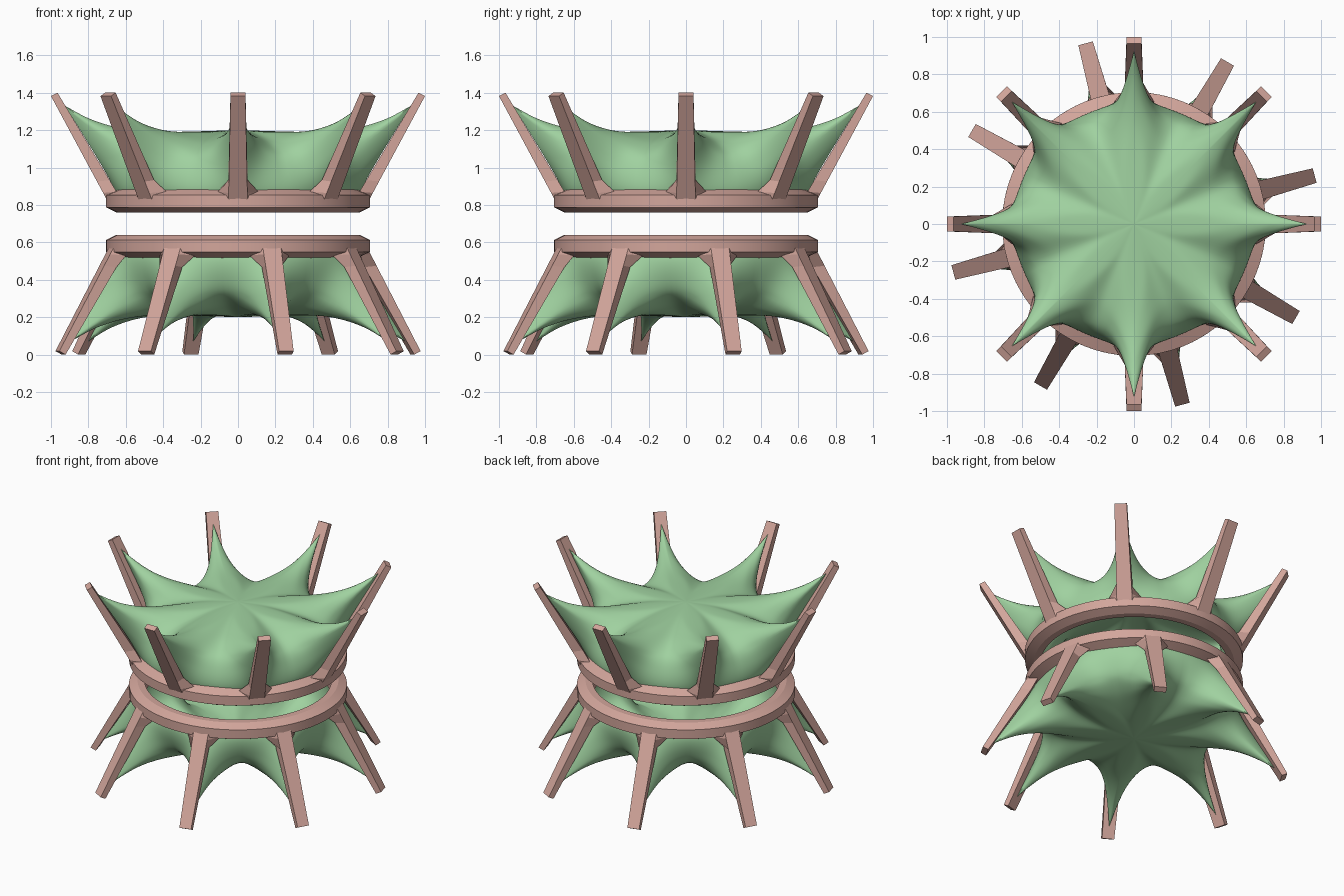
import bpy, bmesh, math
from mathutils import Vector, Matrix

cube = bpy.data.objects.get("Cube")
if cube:
    bpy.data.objects.remove(cube, do_unlink=True)


def material(name, rgb):
    m = bpy.data.materials.new(name)
    m.use_nodes = True
    col = (*rgb, 1)
    m.diffuse_color = col
    m.node_tree.nodes["Principled BSDF"].inputs["Base Color"].default_value = col
    return m


PINK = material("dusty pink frame", (0.65, 0.38, 0.33))
GREEN = material("soft green fabric", (0.35, 0.64, 0.35))
ARMS = 8
SECTOR = math.tau / ARMS
HEIGHT = 1.4


def polar(r, a, z):
    return Vector((r * math.cos(a), r * math.sin(a), z))


def finish(name, bm, mat, matrix, angle):
    """Turn a bmesh into a placed, shaded object."""
    bmesh.ops.transform(bm, matrix=matrix, verts=bm.verts)
    if matrix.determinant() < 0:
        bmesh.ops.reverse_faces(bm, faces=bm.faces)
    me = bpy.data.meshes.new(name)
    bm.to_mesh(me)
    bm.free()
    me.materials.append(mat)
    ob = bpy.data.objects.new(name, me)
    bpy.context.collection.objects.link(ob)
    bpy.ops.object.select_all(action='DESELECT')
    ob.select_set(True)
    bpy.context.view_layer.objects.active = ob
    bpy.ops.object.shade_smooth_by_angle(angle=math.radians(angle))


def skin(bm, rows, close_rows=False):
    """Bridge rows of verts; every row is a closed loop."""
    n = len(rows[0])
    pairs = list(zip(rows, rows[1:])) + ([(rows[-1], rows[0])] if close_rows else [])
    for a, b in pairs:
        for i in range(n):
            j = (i + 1) % n
            bm.faces.new((a[i], a[j], b[j], b[i]))


# Ring: a bevelled band swept round the axis
def ring(name, matrix):
    bm = bmesh.new()
    section = [(.605, .76), (.65, .76), (.705, .787), (.705, .852), (.635, .885), (.605, .885)]
    seg = 64
    rows = [[bm.verts.new(polar(r, math.tau * i / seg, z)) for i in range(seg)]
            for r, z in section]
    skin(bm, rows, True)
    finish(name, bm, PINK, matrix, 15)


# Arm: tapered leaning bar, its inner face flared at the foot
def arm(name, matrix, angle):
    bm = bmesh.new()
    foot_in, foot_out = Vector((.625, .83)), Vector((.70, .825))
    tip_in, tip_out = Vector((.965, 1.4)), Vector((1.0, 1.382))
    rows = []
    for t, inner, outer in ((0, .13, .05), (.07, .11, .05), (.18, .052, .049), (1, .04, .04)):
        i, o = foot_in.lerp(tip_in, t), foot_out.lerp(tip_out, t)
        rows.append([bm.verts.new((p.x, w, p.y))
                     for p, w in ((i, -inner), (o, -outer), (o, outer), (i, inner))])
    skin(bm, rows)
    bm.faces.new(reversed(rows[0]))
    bm.faces.new(rows[-1])
    finish(name, bm, PINK, matrix @ Matrix.Rotation(angle, 4, 'Z'), 15)


def smooth_path(points, steps):
    """Catmull-Rom curve through the points."""
    p = [Vector(q) for q in points]
    p = [p[0]] + p + [p[-1]]
    out = []
    for a, b, c, d in zip(p, p[1:], p[2:], p[3:]):
        for k in range(steps):
            t = k / steps
            out.append(b + (c - a) * t / 2 + (a * 2 - b * 5 + c * 4 - d) * t * t / 2
                       + (b * 3 - a - c * 3 + d) * t ** 3 / 2)
    return out + [p[-1]]


# Fabric: open cup whose domed lid is pulled out to a point along every arm
def fabric(name, matrix):
    bm = bmesh.new()
    steps = 6
    valley = smooth_path([(.62, .80), (.64, .89), (.622, .98), (.575, 1.06), (.49, 1.118),
                          (.38, 1.155), (.2, 1.188), (.01, 1.2)], steps)
    wall = smooth_path([(.62, .80), (.70, .96), (.81, 1.145), (.925, 1.33)], steps)
    lid = smooth_path([(.925, 1.33), (.78, 1.255), (.6, 1.205), (.4, 1.19), (.01, 1.2)], steps)
    spike = wall[:-1] + lid
    rim, last = 3 * steps, len(spike) - 1
    half = 14
    rows = []
    for k, (v, s) in enumerate(zip(valley, spike)):
        m = max(0, (k - rim) / (last - rim))
        row = []
        for n in range(ARMS):
            for i in range(-half, half):
                f = i / half
                d = math.copysign(abs(f) ** 1.6, f) * SECTOR / 2
                pull = math.exp(-abs(d) / math.radians(5.5))
                broad = .5 + .5 * math.cos(d * ARMS)
                p = v.lerp(s, pull * (1 - m) + broad * m)
                row.append(bm.verts.new(polar(p.x, n * SECTOR + d, p.y)))
        rows.append(row)
    skin(bm, rows)
    bm.faces.new(rows[-1])
    finish(name, bm, GREEN, matrix, 60)


# Upper crown, and a lower one flipped and turned
flip = (Matrix.Translation((0, 0, HEIGHT)) @ Matrix.Diagonal((1, 1, -1, 1))
        @ Matrix.Rotation(math.radians(15), 4, 'Z'))
for level, placed in (("upper", Matrix.Identity(4)), ("lower", flip)):
    ring(level + "_ring", placed)
    fabric(level + "_fabric", placed)
    for n in range(ARMS):
        arm(f"{level}_arm_{n + 1}", placed, n * SECTOR)
